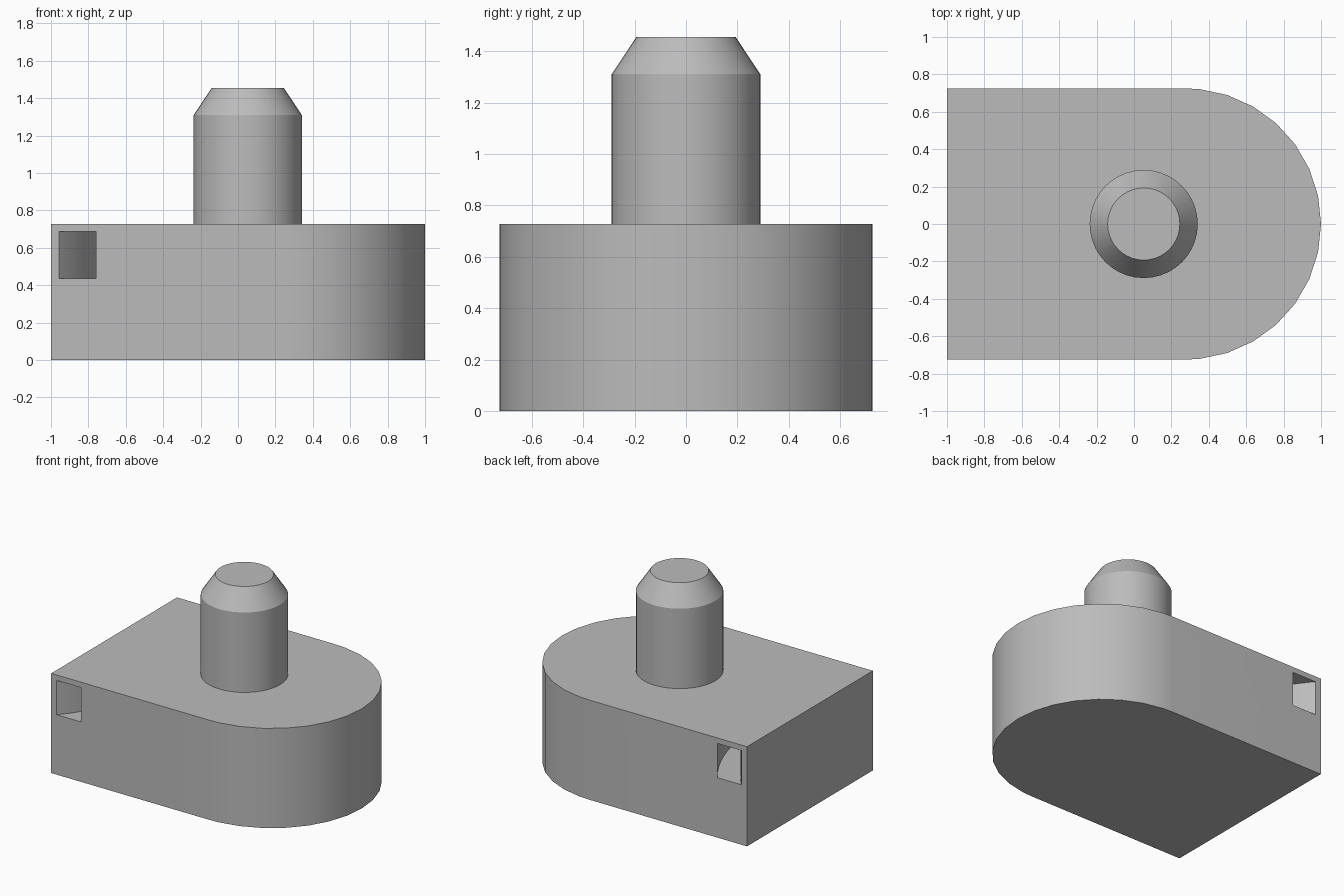
import bpy
import bmesh
from math import cos, sin, pi, radians, sqrt

cube = bpy.data.objects.get("Cube")
if cube:
    bpy.data.objects.remove(cube, do_unlink=True)

HALF = 0.725          # half width of the body and radius of its round end
BODY_TOP = 0.727
END_X = 1 - HALF      # centre of the round end

grey = bpy.data.materials.new("plain grey")
grey.use_nodes = True
colour = (0.5, 0.5, 0.5, 1)
grey.diffuse_color = colour
grey.node_tree.nodes["Principled BSDF"].inputs["Base Color"].default_value = colour


def make_object(name, bm):
    bmesh.ops.recalc_face_normals(bm, faces=bm.faces)
    mesh = bpy.data.meshes.new(name)
    bm.to_mesh(mesh)
    bm.free()
    mesh.materials.append(grey)
    obj = bpy.data.objects.new(name, mesh)
    bpy.context.collection.objects.link(obj)
    return obj


def extrude_outline(name, outline, z0, z1):
    bm = bmesh.new()
    face = bm.faces.new([bm.verts.new((x, y, z0)) for x, y in outline])
    grown = bmesh.ops.extrude_face_region(bm, geom=[face])["geom"]
    tops = [v for v in grown if isinstance(v, bmesh.types.BMVert)]
    bmesh.ops.translate(bm, verts=tops, vec=(0, 0, z1 - z0))
    return make_object(name, bm)


def arc(cx, r, angles):
    return [(cx + r * cos(radians(a)), r * sin(radians(a))) for a in angles]


def smooth(obj):
    bpy.ops.object.select_all(action='DESELECT')
    obj.select_set(True)
    bpy.context.view_layer.objects.active = obj
    bpy.ops.object.shade_smooth_by_angle(angle=radians(30))


# Body: square at one end, round at the other
round_end = arc(END_X, HALF, [-90, *range(-84, 85, 12), 90])
body = extrude_outline("body", [(-1, HALF), (-1, -HALF)] + round_end, 0, BODY_TOP)

# Curved channel that enters at the front and leaves at the back
CHANNEL_X = -1.77
inner = sqrt((-0.955 - CHANNEL_X) ** 2 + HALF ** 2)
outer = sqrt((-0.76 - CHANNEL_X) ** 2 + HALF ** 2)
sweep = range(-44, 45, 4)
ring = arc(CHANNEL_X, outer, sweep) + arc(CHANNEL_X, inner, reversed(sweep))
cutter = extrude_outline("channel_cutter", ring, 0.437, 0.687)
cut = body.modifiers.new("channel", 'BOOLEAN')
cut.operation = 'DIFFERENCE'
cut.solver = 'EXACT'
cut.object = cutter
bpy.ops.object.select_all(action='DESELECT')
body.select_set(True)
bpy.context.view_layer.objects.active = body
bpy.ops.object.modifier_apply(modifier=cut.name)
bpy.data.objects.remove(cutter, do_unlink=True)
smooth(body)

# Pin with a tapered tip, standing on the body
bm = bmesh.new()
SIDES = 40
rings = []
for r, z in [(0.289, BODY_TOP), (0.289, 1.31), (0.193, 1.455)]:
    rings.append([bm.verts.new((0.052 + r * cos(2 * pi * i / SIDES),
                                r * sin(2 * pi * i / SIDES), z)) for i in range(SIDES)])
for low, high in zip(rings, rings[1:]):
    for i in range(SIDES):
        j = (i + 1) % SIDES
        bm.faces.new((low[i], low[j], high[j], high[i]))
bm.faces.new(rings[0])
bm.faces.new(rings[-1])
smooth(make_object("pin", bm))
